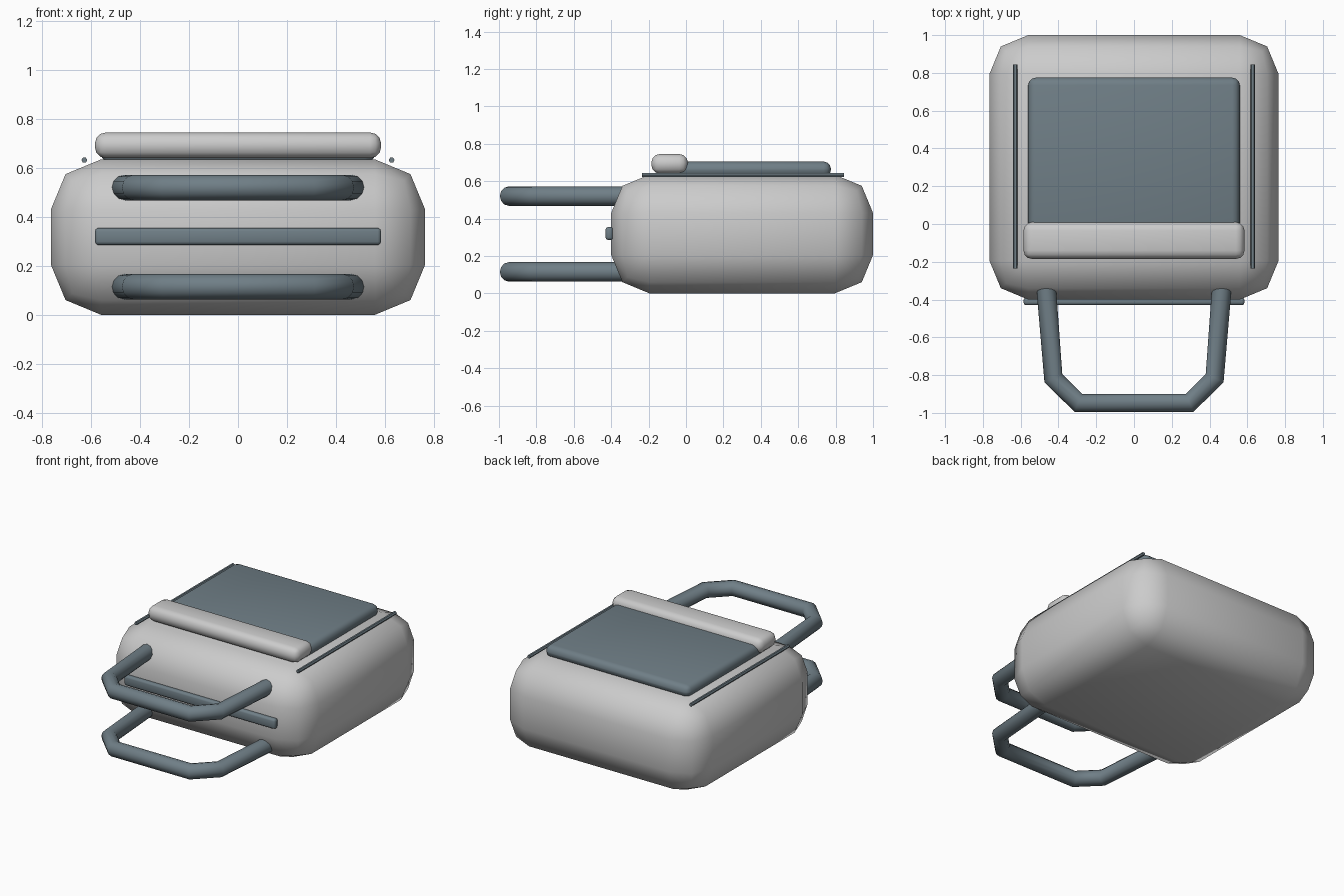
import bpy, bmesh
from mathutils import Vector

if "Cube" in bpy.data.objects:
    bpy.data.objects.remove(bpy.data.objects["Cube"])


def finish(obj):
    bpy.ops.object.select_all(action='DESELECT')
    obj.select_set(True)
    bpy.context.view_layer.objects.active = obj
    bpy.ops.object.shade_smooth_by_angle(angle=0.9)


def material(name, rgb):
    m = bpy.data.materials.new(name)
    m.diffuse_color = (*rgb, 1)
    m.use_nodes = True
    m.node_tree.nodes["Principled BSDF"].inputs["Base Color"].default_value = m.diffuse_color
    return m


slate = material("slate fabric", (0.16, 0.21, 0.24))


def rounded_box(name, lo, hi, radius, segments, mat=None):
    lo, hi = Vector(lo), Vector(hi)
    size, mid = hi - lo, (lo + hi) / 2
    bm = bmesh.new()
    bmesh.ops.create_cube(bm, size=1)
    for v in bm.verts:
        v.co = Vector(v.co[i] * size[i] + mid[i] for i in range(3))
    bmesh.ops.bevel(bm, geom=bm.edges[:], offset=radius, segments=segments,
                    profile=0.5, affect='EDGES')
    me = bpy.data.meshes.new(name)
    bm.to_mesh(me)
    bm.free()
    obj = bpy.data.objects.new(name, me)
    bpy.context.collection.objects.link(obj)
    if mat:
        me.materials.append(mat)
    finish(obj)
    return obj


def tube(name, points, radius, resolution):
    cu = bpy.data.curves.new(name, 'CURVE')
    cu.dimensions = '3D'
    cu.bevel_depth = radius
    cu.bevel_resolution = resolution
    cu.use_fill_caps = True
    sp = cu.splines.new('POLY')
    sp.points.add(len(points) - 1)
    for p, co in zip(sp.points, points):
        p.co = (*co, 1)
    cu.materials.append(slate)
    obj = bpy.data.objects.new(name, cu)
    bpy.context.collection.objects.link(obj)
    bpy.ops.object.select_all(action='DESELECT')
    obj.select_set(True)
    bpy.context.view_layer.objects.active = obj
    bpy.ops.object.convert(target='MESH')
    finish(bpy.context.view_layer.objects.active)


# Soft bag body
rounded_box("bag_body", (-0.765, -0.4, 0), (0.765, 1.0, 0.635), 0.205, 2)

# Pocket on the upper face and its padded flap
rounded_box("pocket_panel", (-0.56, -0.08, 0.62), (0.56, 0.775, 0.705), 0.04, 3, slate)
rounded_box("pocket_flap", (-0.585, -0.185, 0.64), (0.585, 0.01, 0.745), 0.045, 3)

# Zip strip between the handles
rounded_box("zip_strip", (-0.585, -0.43, 0.285), (0.585, -0.39, 0.355), 0.014, 2, slate)

# Side seams on the upper face
for side, s in (("left", -1), ("right", 1)):
    tube(side + "_seam", [(s * 0.628, -0.235, 0.632), (s * 0.628, 0.845, 0.632)], 0.012, 1)

# Carry handles
half = [(0.465, -0.335), (0.427, -0.815), (0.295, -0.947)]
path = [(-x, y) for x, y in half] + half[::-1]
for name, z in (("lower_handle", 0.115), ("upper_handle", 0.52)):
    tube(name, [(x, y, z) for x, y in path], 0.052, 4)
